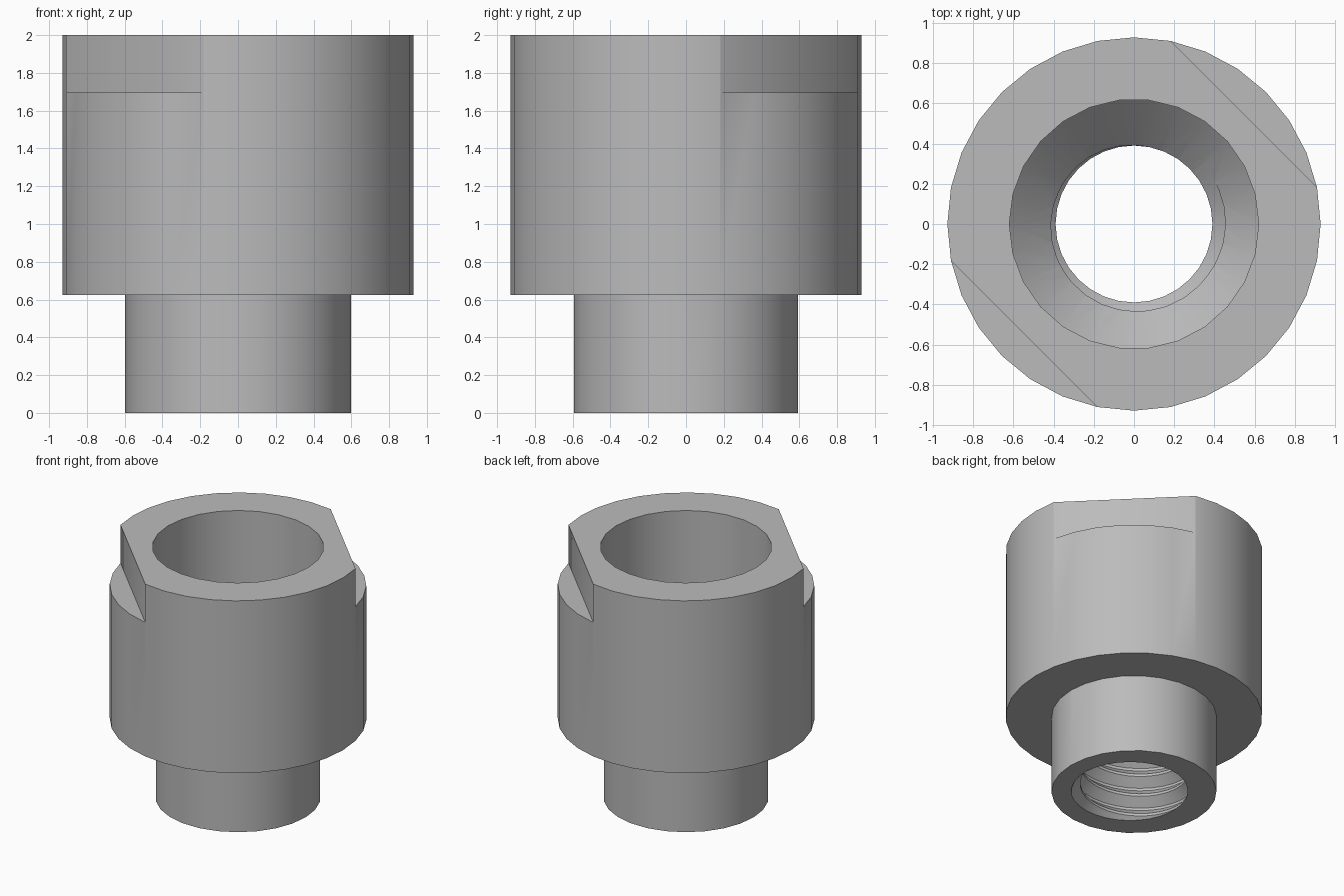
import bpy, bmesh, math
from mathutils import Matrix

if "Cube" in bpy.data.objects:
    bpy.data.objects.remove(bpy.data.objects["Cube"])

metal = bpy.data.materials.new("grey metal")
metal.diffuse_color = (0.5, 0.5, 0.5, 1)
metal.use_nodes = True
metal.node_tree.nodes["Principled BSDF"].inputs["Base Color"].default_value = metal.diffuse_color


def finish(name, bm):
    bmesh.ops.recalc_face_normals(bm, faces=bm.faces)
    me = bpy.data.meshes.new(name)
    bm.to_mesh(me)
    bm.free()
    me.materials.append(metal)
    ob = bpy.data.objects.new(name, me)
    bpy.context.collection.objects.link(ob)
    return ob


def capped_tube(name, rings, diagonal=False):
    """Closed tube through rings of points, with flat end caps."""
    bm = bmesh.new()
    rows = [[bm.verts.new(p) for p in ring] for ring in rings]
    n = len(rows[0])
    for a, b in zip(rows, rows[1:]):
        for i in range(n):
            k = (i + 1) % n
            if diagonal:  # split each cell along the helix direction
                bm.faces.new((a[i], a[k], b[k]))
                bm.faces.new((a[i], b[k], b[i]))
            else:
                bm.faces.new((a[i], a[k], b[k], b[i]))
    bm.faces.new(rows[0][::-1])
    bm.faces.new(rows[-1])
    return finish(name, bm)


def lathe(name, profile, sides):
    angles = [2 * math.pi * i / sides for i in range(sides)]
    return capped_tube(name, [[(r * math.cos(a), r * math.sin(a), z) for a in angles]
                              for r, z in profile])


def combine(target, tool, operation):
    mod = target.modifiers.new(operation.lower(), 'BOOLEAN')
    mod.operation, mod.solver, mod.object = operation, 'EXACT', tool
    bpy.context.view_layer.objects.active = target
    bpy.ops.object.modifier_apply(modifier=mod.name)
    bpy.data.objects.remove(tool)


# Wide body on a narrower stem
bushing = lathe("threaded_bushing", [(0.928, 0.625), (0.928, 2.0)], 32)
combine(bushing, lathe("stem", [(0.597, 0), (0.597, 0.8)], 26), 'UNION')

# Two opposite wrench flats at the rim
for side in (0, 1):
    bm = bmesh.new()
    bmesh.ops.create_cube(bm, size=1)
    turn = Matrix.Rotation(math.radians(45 + 180 * side), 4, 'Z')
    place = Matrix.Translation((0.772 + 0.5, 0, 1.695 + 0.5))
    bmesh.ops.transform(bm, verts=bm.verts,
                        matrix=turn @ place @ Matrix.Diagonal((1, 3, 1, 1)))
    combine(bushing, finish("flat_cutter", bm), 'DIFFERENCE')

# Wide upper bore with a conical floor
combine(bushing, lathe("bore_cutter", [(0.3, 0.69), (0.62, 1.01), (0.62, 2.2)], 26), 'DIFFERENCE')

# Helical thread through the stem
PITCH, STEPS, MINOR, MAJOR = 0.165, 32, 0.39, 0.455


def thread_radius(phase):
    groove = 1 - abs(2 * (phase % 1) - 1)          # 0 at the crest, 1 at the root
    return MINOR + (MAJOR - MINOR) * min(1, max(0, (groove - 0.125) / 0.75))


rings = []
for j in range(int(1.15 / PITCH * STEPS)):
    ring = []
    for i in range(STEPS):
        a = 2 * math.pi * i / STEPS
        r = thread_radius((j - i) / STEPS)
        ring.append((r * math.cos(a), r * math.sin(a), -0.0713 + j * PITCH / STEPS))
    rings.append(ring)
combine(bushing, capped_tube("thread_cutter", rings, True), 'DIFFERENCE')

# Smooth walls, sharp rims
bpy.ops.object.select_all(action='DESELECT')
bushing.select_set(True)
bpy.context.view_layer.objects.active = bushing
bpy.ops.object.shade_smooth_by_angle(angle=math.radians(30))
